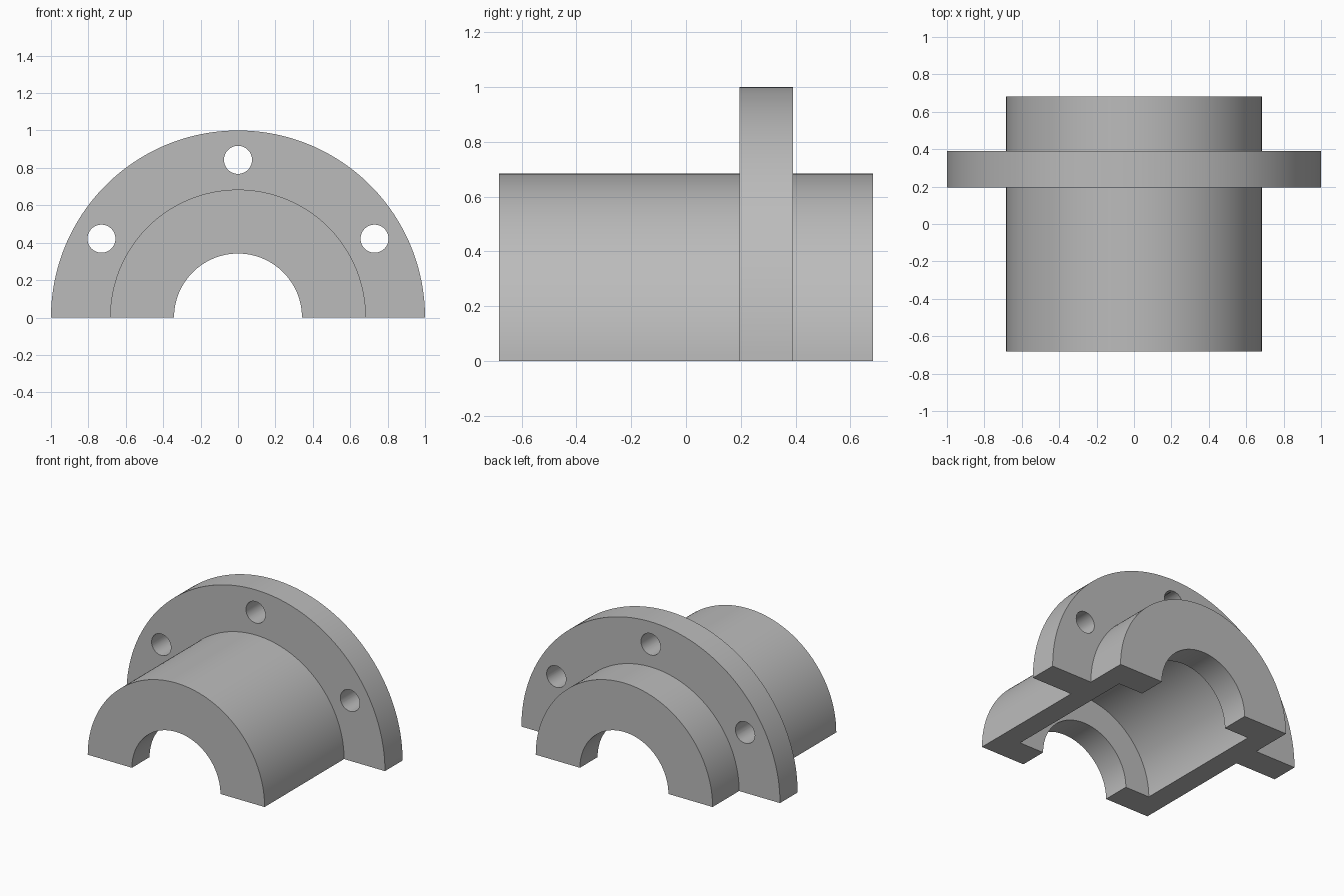
import bpy
import bmesh
from math import pi, sin, cos

if "Cube" in bpy.data.objects:
    bpy.data.objects.remove(bpy.data.objects["Cube"])

# Main dimensions
SEGMENTS = 96
HALF_LENGTH = 0.683
BARREL_R, BORE_R, CAVITY_R, FLANGE_R = 0.684, 0.342, 0.532, 1.0
LIP = 0.195
FLANGE_FRONT, FLANGE_BACK = 0.195, 0.39
BOLT_CIRCLE, BOLT_R = 0.843, 0.075

grey = bpy.data.materials.new("plain_grey")
grey.use_nodes = True
colour = (0.5, 0.5, 0.5, 1)
grey.diffuse_color = colour
grey.node_tree.nodes["Principled BSDF"].inputs["Base Color"].default_value = colour


def half_lathe(name, profile):
    """Sweep a closed (radius, y) profile half a turn about y and cap both ends."""
    bm = bmesh.new()
    rings = []
    for i in range(SEGMENTS + 1):
        a = pi * i / SEGMENTS
        rings.append([bm.verts.new((r * cos(a), y, r * sin(a))) for r, y in profile])
    n = len(profile)
    for near, far in zip(rings, rings[1:]):
        for j in range(n):
            k = (j + 1) % n
            bm.faces.new((near[j], near[k], far[k], far[j]))
    bm.faces.new(rings[0])
    bm.faces.new(rings[-1])
    bmesh.ops.recalc_face_normals(bm, faces=bm.faces)
    mesh = bpy.data.meshes.new(name)
    bm.to_mesh(mesh)
    bm.free()
    mesh.materials.append(grey)
    obj = bpy.data.objects.new(name, mesh)
    bpy.context.collection.objects.link(obj)
    return obj


# Half housing: flanged barrel outside, lipped cavity inside
housing = half_lathe("flanged_half_housing", [
    (BORE_R, -HALF_LENGTH),
    (BARREL_R, -HALF_LENGTH),
    (BARREL_R, FLANGE_FRONT),
    (FLANGE_R, FLANGE_FRONT),
    (FLANGE_R, FLANGE_BACK),
    (BARREL_R, FLANGE_BACK),
    (BARREL_R, HALF_LENGTH),
    (BORE_R, HALF_LENGTH),
    (BORE_R, HALF_LENGTH - LIP),
    (CAVITY_R, HALF_LENGTH - LIP),
    (CAVITY_R, LIP - HALF_LENGTH),
    (BORE_R, LIP - HALF_LENGTH),
])

# Bolt holes through the flange
for step in (1, 3, 5):
    a = step * pi / 6
    bpy.ops.mesh.primitive_cylinder_add(
        vertices=48, radius=BOLT_R, depth=0.4, rotation=(pi / 2, 0, 0),
        location=(BOLT_CIRCLE * cos(a), (FLANGE_FRONT + FLANGE_BACK) / 2,
                  BOLT_CIRCLE * sin(a)))
    cutter = bpy.context.object
    cutter.name = "bolt_hole_cutter"
    cutter.hide_render = True
    cutter.data.materials.append(grey)
    cut = housing.modifiers.new("bolt_hole", "BOOLEAN")
    cut.operation = "DIFFERENCE"
    cut.solver = "EXACT"
    cut.object = cutter
    bpy.ops.object.select_all(action="DESELECT")
    housing.select_set(True)
    bpy.context.view_layer.objects.active = housing
    bpy.ops.object.modifier_apply(modifier=cut.name)
    bpy.data.objects.remove(cutter)

# Smooth curved walls, sharp rims
bpy.ops.object.shade_smooth_by_angle(angle=pi / 6)
